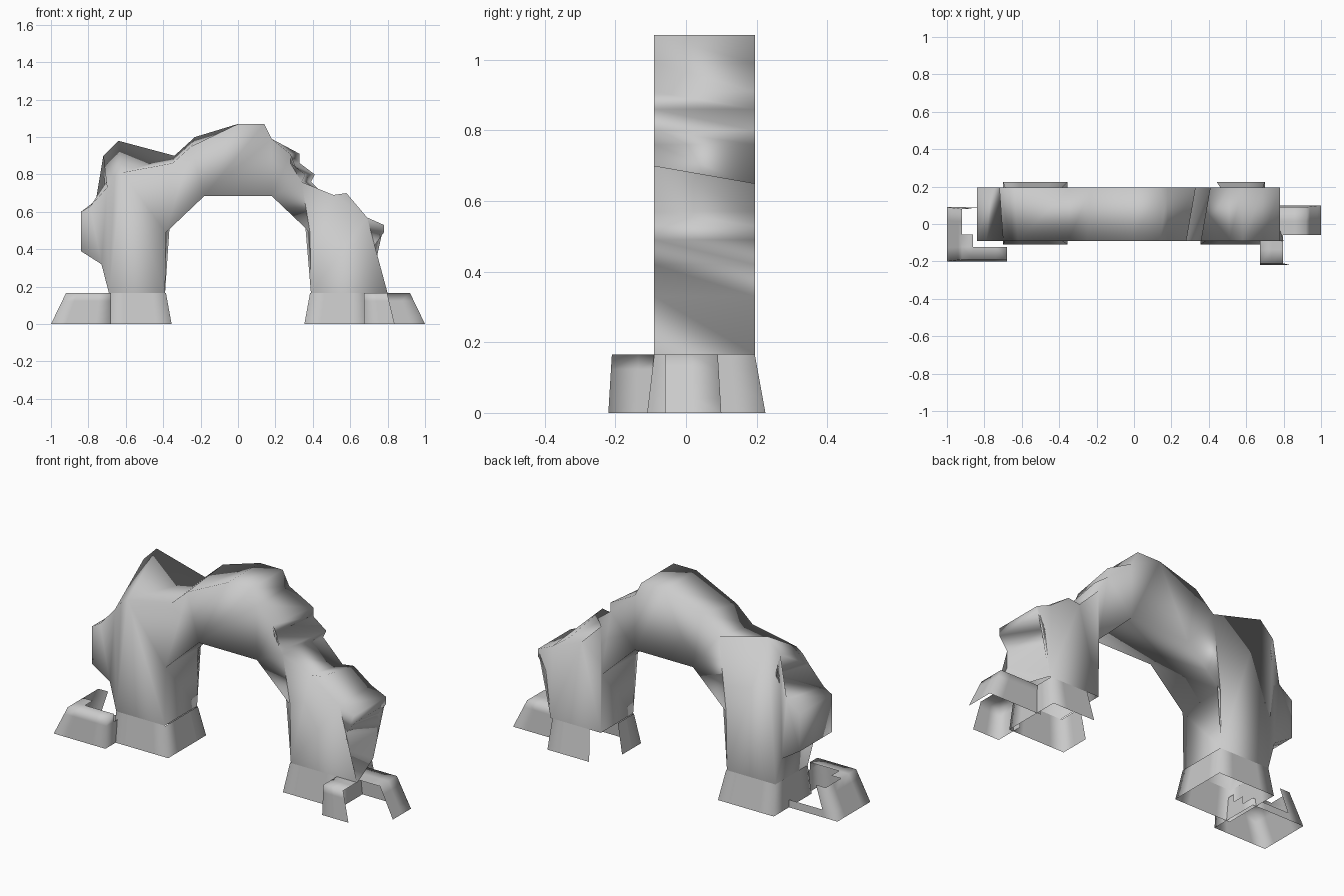
import bpy
import bmesh

cube = bpy.data.objects.get("Cube")
if cube:
    bpy.data.objects.remove(cube, do_unlink=True)

GREY = (0.6, 0.6, 0.6, 1)
FRONT, BACK = -.09, .195
FOOT_TOP = .165

stone = bpy.data.materials.new("grey_stone")
stone.use_nodes = True
stone.diffuse_color = GREY
stone_shader = stone.node_tree.nodes["Principled BSDF"]
stone_shader.inputs["Base Color"].default_value = GREY
stone_shader.inputs["Roughness"].default_value = .9


def finish(name, bm):
    """Orient the faces and link the bmesh as a smooth stone object."""
    bmesh.ops.recalc_face_normals(bm, faces=bm.faces[:])
    for face in bm.faces:
        face.smooth = True
    mesh = bpy.data.meshes.new(name)
    bm.to_mesh(mesh)
    bm.free()
    mesh.materials.append(stone)
    bpy.context.scene.collection.objects.link(bpy.data.objects.new(name, mesh))


def stone_slab(name, front_outline, back_outline):
    """Bridge a front outline to a back outline with the same point count."""
    bm = bmesh.new()
    front = [bm.verts.new((x, FRONT, z)) for x, z in front_outline]
    back = [bm.verts.new((x, BACK, z)) for x, z in back_outline]
    caps = [bm.faces.new(front), bm.faces.new(back)]
    for i, corner in enumerate(front):
        # The undersides of the legs stay open
        if max(corner.co.z, front[i - 1].co.z) > FOOT_TOP + .001:
            bm.faces.new((front[i - 1], corner, back[i], back[i - 1]))
    bmesh.ops.triangulate(bm, faces=caps)
    finish(name, bm)


def hollow_rock(name, side, inner, outer, front, back, taper, is_missing):
    """Make a tapered open block; u runs outward, v to the back, w upward."""
    bm = bmesh.new()
    bmesh.ops.create_cube(bm, size=1)
    bmesh.ops.subdivide_edges(bm, edges=bm.edges[:], cuts=3, use_grid_fill=True)
    bmesh.ops.translate(bm, verts=bm.verts[:], vec=(.5, .5, .5))
    broken = []
    for face in bm.faces:
        u, v, w = face.calc_center_median()
        if w < .01 or is_missing(u, v, w):
            broken.append(face)
    bmesh.ops.delete(bm, geom=broken, context='FACES')
    taper_inner, taper_outer, taper_front, taper_back = taper
    for vert in bm.verts:
        u, v, w = vert.co
        x_low, x_high = inner + taper_inner * w, outer - taper_outer * w
        y_low, y_high = front + taper_front * w, back - taper_back * w
        vert.co.x = side * (x_low + (x_high - x_low) * u)
        vert.co.y = y_low + (y_high - y_low) * v
        vert.co.z = FOOT_TOP * w
    finish(name, bm)


# Rugged arch, its outer edge running from the right leg to the left leg
right_pillar = [(-.69, FOOT_TOP), (-.73, .32), (-.84, .39), (-.84, .6)]
crown = [(0, 1.07), (.14, 1.07), (.18, .99)]
left_pillar = [(.69, .57), (.78, .53), (.78, .49), (.73, .42), (.73, .33)]

# The right shoulder slopes up from a low front edge to a high back ridge
front_shoulder = [(-.79, .63), (-.7, .73), (-.66, .78), (-.62, .81),
                  (-.35, .86), (-.25, .95)]
back_shoulder = [(-.76, .66), (-.69, .78), (-.72, .9), (-.64, .98),
                 (-.34, .9), (-.23, 1)]

# The left shoulder crumbles in steps that lean outward at the back
steps = [(.28, .91), (.28, .86), (.36, .8), (.34, .76)]
back_steps = [(x + .05, z) for x, z in steps]
front_ledge = [(.51, .69), (.58, .7)]
back_ledge = [(x, z - .05) for x, z in front_ledge]

# Smooth opening, mirrored from one half
half_opening = [(.39, FOOT_TOP), (.385, .49), (.18, .685)]
opening = half_opening + [(-x, z) for x, z in reversed(half_opening)]

stone_slab(
    "rock_arch",
    right_pillar + front_shoulder + crown + steps + front_ledge
    + left_pillar + [(.8, FOOT_TOP)] + opening,
    right_pillar + back_shoulder + crown + back_steps + back_ledge
    + left_pillar + [(.7, FOOT_TOP)] + opening)

# Flared footing under each leg; the left one has lost an inner corner
FOOTING_TAPER = (.03, .01, .02, .03)


def open_top(u, v, w):
    return w > .99


def open_top_and_corner(u, v, w):
    return w > .99 or (u < .25 and v > .5)


for name, side, is_missing in (
        ("right_leg_footing", -1, open_top),
        ("left_leg_footing", 1, open_top_and_corner)):
    hollow_rock(name, side, .355, .7, -.11, .225, FOOTING_TAPER, is_missing)


# Rocks leaning on the outside of each footing
ROCK_TAPER = (0, .08, .01, .01)


def torn_top_and_back(u, v, w):
    """Tear a hole through the top, the back and the inner back corner."""
    top_hole = w > .99 and (v > .5 or (v > .3 and u < .7))
    back_hole = v > .99 and w > .3 and u < .75
    inner_gap = u < .01 and v + w > 1.1
    return top_hole or back_hole or inner_gap


def lost_front_corner(u, v, w):
    """Drop the outer front corner and the inner wall behind the leg face."""
    return (u < .01 and v > .5) or (u > .5 and v < .5)


hollow_rock("right_side_rock", -1, .68, 1, -.2, .09, ROCK_TAPER, torn_top_and_back)
hollow_rock("left_side_rock", 1, .675, 1, -.22, .1, ROCK_TAPER, lost_front_corner)
